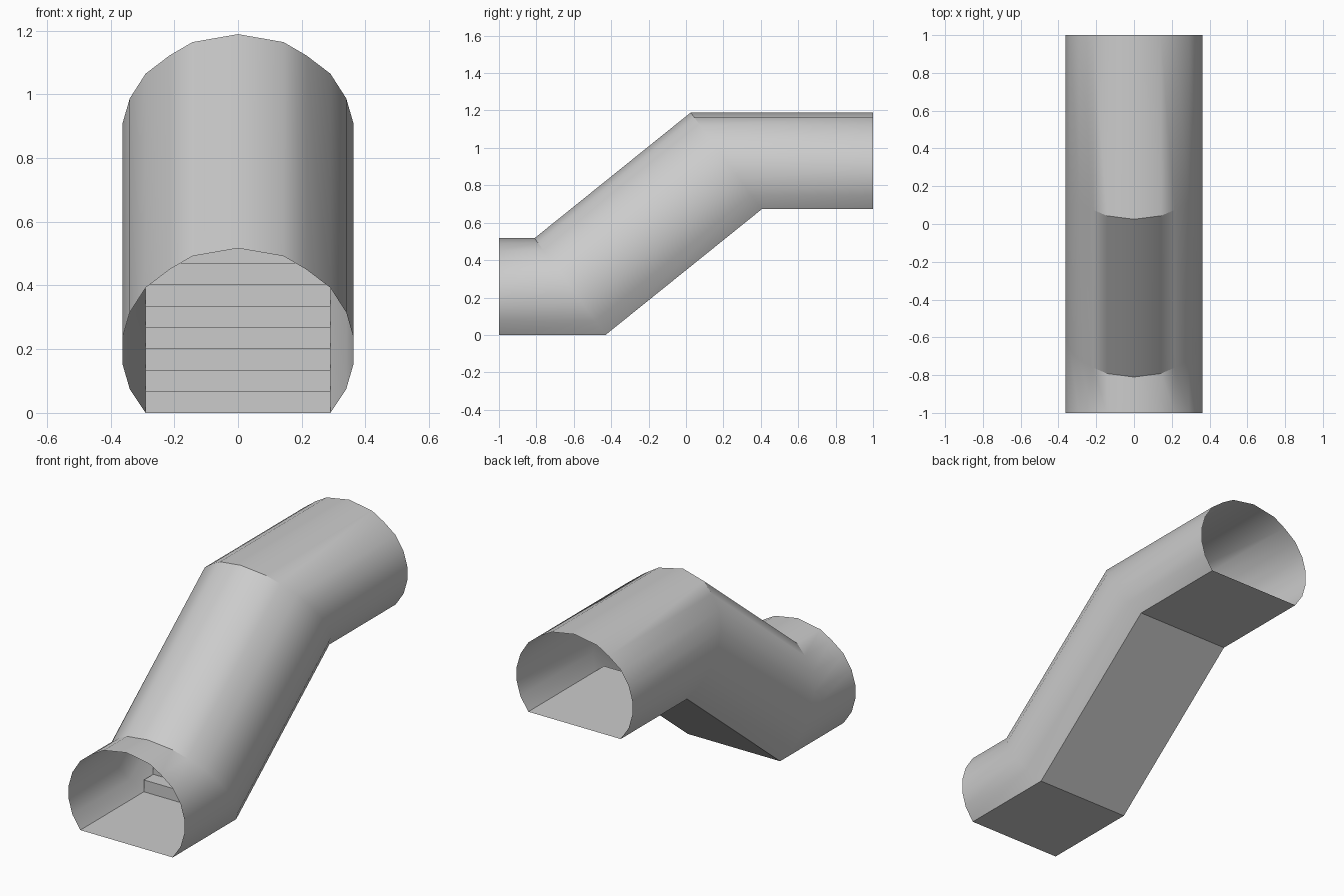
import bpy, bmesh, math

if "Cube" in bpy.data.objects:
    bpy.data.objects.remove(bpy.data.objects["Cube"])

RISE = 0.672           # height difference between the two ends
Y0, Y1 = -0.43, 0.405  # floor line of the lower and upper bend
LEAN = 0.735           # how far each bend plane leans towards the front per unit height
STEPS = 10
HALF = 0.29            # half width of the floor


def make_object(name, bm, smooth=False):
    bmesh.ops.remove_doubles(bm, verts=bm.verts, dist=1e-5)
    mesh = bpy.data.meshes.new(name)
    bm.to_mesh(mesh)
    bm.free()
    obj = bpy.data.objects.new(name, mesh)
    bpy.context.collection.objects.link(obj)
    if smooth:
        bpy.ops.object.select_all(action='DESELECT')
        obj.select_set(True)
        bpy.context.view_layer.objects.active = obj
        bpy.ops.object.shade_smooth_by_angle(angle=math.radians(30))
    return obj


# Tunnel shell: arched profile with flat floor, swept through two bends
half = [(HALF, 0), (0.34, 0.075), (0.363, 0.155), (0.363, 0.235), (0.34, 0.315),
        (HALF, 0.393), (0.215, 0.45), (0.143, 0.492)]
profile = half + [(0, 0.517)] + [(-x, z) for x, z in reversed(half)]
stations = [(-1, 0, 0), (Y0, LEAN, 0), (Y1, LEAN, RISE), (1, 0, RISE)]

bm = bmesh.new()
rings = [[bm.verts.new((x, y - lean * z, z + lift)) for x, z in profile]
         for y, lean, lift in stations]
n = len(profile)
for a, b in zip(rings, rings[1:]):
    for i in range(n):
        j = (i + 1) % n
        bm.faces.new((a[i], b[i], b[j], a[j]))
bmesh.ops.recalc_face_normals(bm, faces=bm.faces)
make_object("tunnel_shell", bm, smooth=True)

# Staircase inside the sloped section
bm = bmesh.new()
run, rise = (Y1 - Y0) / STEPS, RISE / STEPS
for k in range(STEPS):
    y, z = Y0 + k * run, k * rise
    left, right = [[bm.verts.new((x, *p)) for p in
                    ((y, z), (y, z + rise), (y + run, z + rise))]
                   for x in (-HALF, HALF)]
    bm.faces.new((left[0], right[0], right[1], left[1]))  # riser
    bm.faces.new((left[1], right[1], right[2], left[2]))  # tread
    bm.faces.new(left)                                    # side panels
    bm.faces.new(right[::-1])
make_object("stairs", bm)
